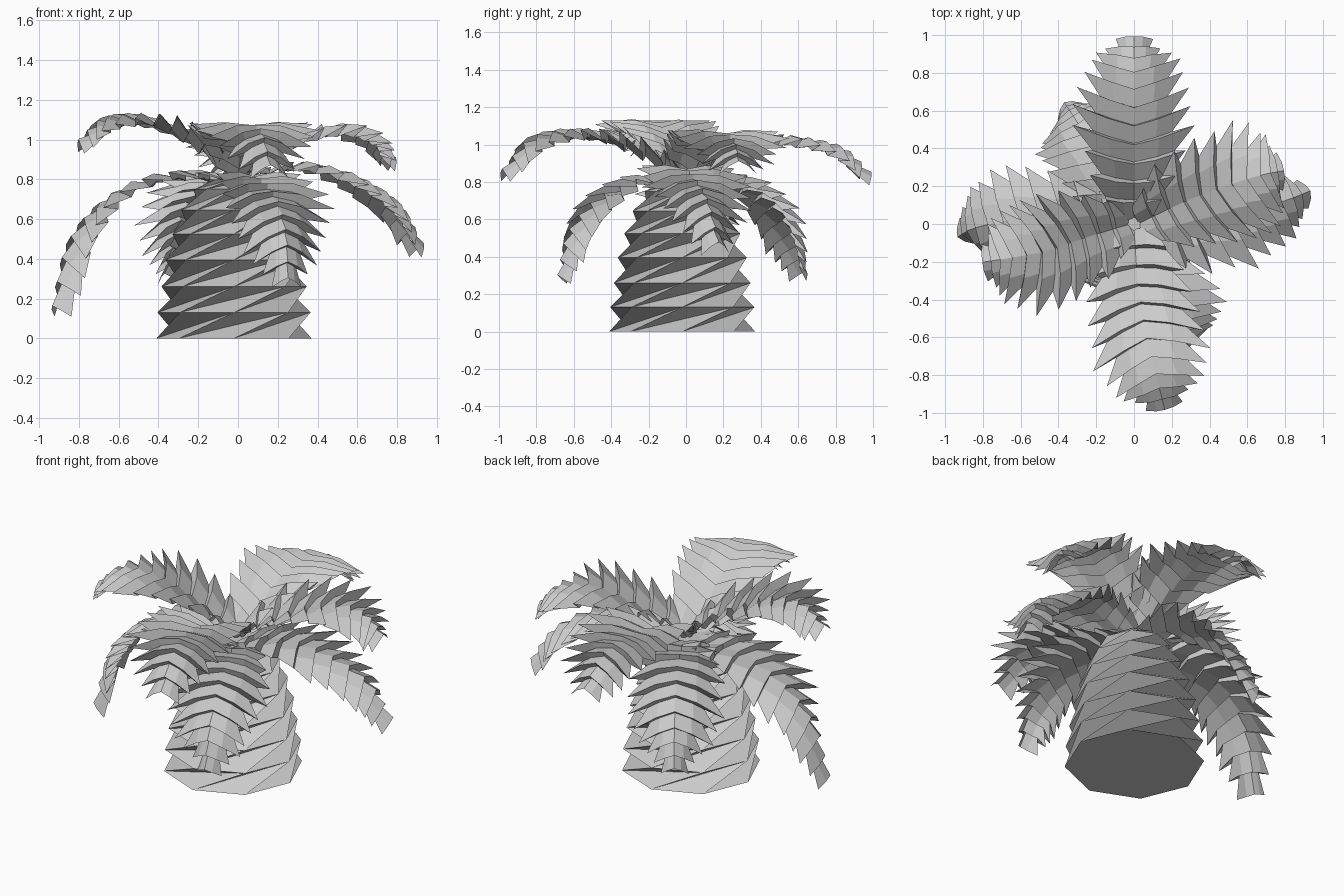
import bpy, bmesh, math, random
from mathutils import Vector

random.seed(4)
cube = bpy.data.objects.get("Cube")
if cube:
    bpy.data.objects.remove(cube, do_unlink=True)

grey = bpy.data.materials.new("light_grey")
grey.use_nodes = True
grey.diffuse_color = (0.6, 0.6, 0.6, 1)
grey.node_tree.nodes["Principled BSDF"].inputs["Base Color"].default_value = (0.6, 0.6, 0.6, 1)


def finish(bm, name):
    mesh = bpy.data.meshes.new(name)
    bm.to_mesh(mesh)
    bm.free()
    mesh.materials.append(grey)
    obj = bpy.data.objects.new(name, mesh)
    bpy.context.collection.objects.link(obj)
    return obj


# Trunk: stacked octagons, each tier twisted so its faces overhang
def build_trunk():
    tiers = [(0, .39), (.13, .385), (.26, .365), (.395, .345), (.525, .31), (.645, .265), (.75, .2), (.8, .13)]
    sides = 8
    bm = bmesh.new()
    rings = []
    for z, r in tiers:
        ring = []
        for i in range(sides):
            a = math.tau * i / sides
            ring.append(bm.verts.new((-.02 + r * math.cos(a), -.02 + r * math.sin(a), z)))
        rings.append(ring)
    for low, high in zip(rings, rings[1:]):
        for i in range(sides):
            j, k = (i + 1) % sides, (i + 2) % sides
            bm.faces.new((low[i], low[j], high[k]))
            bm.faces.new((low[i], high[k], high[j]))
    bm.faces.new(rings[0][::-1])
    bm.faces.new(rings[-1])
    finish(bm, "trunk")


def spline(points, t):
    """Point at t (0 to 1) on a smooth curve through the points."""
    pts = [Vector(p) for p in points]
    pts = [2 * pts[0] - pts[1]] + pts + [2 * pts[-1] - pts[-2]]
    spans = len(pts) - 3
    i = min(int(t * spans), spans - 1)
    u = t * spans - i
    a, b, c, d = pts[i:i + 4]
    return .5 * (2 * b + (c - a) * u + (2 * a - 5 * b + 4 * c - d) * u * u + (3 * b - a - 3 * c + d) * u ** 3)


WIDTH = [(0, .13), (.15, .25), (.35, .31), (.55, .29), (.8, .19), (1, .09)]


def half_width(t):
    for (t0, w0), (t1, w1) in zip(WIDTH, WIDTH[1:]):
        if t <= t1:
            return w0 + (w1 - w0) * (t - t0) / (t1 - t0)
    return WIDTH[-1][1]


# Frond: an arched rib of flared leaflet pairs, each stepping down onto the next
def build_frond(name, path, lift_base, lift_tip, ease, scale, count=11):
    bm = bmesh.new()
    previous = {}
    for n in range(count):
        t0, t1 = n / count, (n + 1) / count
        start, end = spline(path, t0), spline(path, t1)
        along = (end - start).normalized()
        side = along.cross(Vector((0, 0, 1))).normalized()
        up = side.cross(along)
        lift = math.radians(lift_base + (lift_tip - lift_base) * t0 ** ease)
        width = half_width((t0 + t1) / 2) * scale
        start, end = start - up * .012, end + up * .018
        for s in (-1, 1):
            w = width * random.uniform(.93, 1.07)
            inner = side * s * math.cos(lift) + up * math.sin(lift)
            outer_lift = lift - math.radians(18)
            outer = side * s * math.cos(outer_lift) + up * math.sin(outer_lift)
            mid0 = start + inner * w * .4 + along * w * .12
            mid1 = end + inner * w * .44 + along * w * .14
            notch = mid0 + outer * w * .3 + along * w * .1
            tip = mid1 + outer * w * .6 + along * w * .22
            a, b, c, d, e, f = [bm.verts.new(p) for p in (start, end, mid1, mid0, tip, notch)]
            faces = [(a, b, c, d), (d, c, e, f)]
            if s in previous:
                rib, mid, point = previous[s]
                faces += [(rib, a, d, mid), (mid, d, f, point)]
            previous[s] = (b, c, e)
            for face in faces:
                bm.faces.new(face if s > 0 else face[::-1])
    finish(bm, name)


build_trunk()

upper = {
    "back": [(0, .02, .8), (0, .3, .95), (0, .57, 1.01), (0, .82, .98), (0, .98, .84)],
    "front": [(0, -.02, .8), (.02, -.3, .96), (.06, -.56, 1.05), (.12, -.81, 1.03), (.16, -.97, .86)],
    "right": [(-.02, 0, .8), (-.25, -.07, .98), (-.45, -.14, 1.09), (-.66, -.18, 1.1), (-.79, -.2, .99)],
    "left": [(.02, 0, .8), (.25, .11, .95), (.48, .2, 1.04), (.68, .26, 1.01), (.78, .28, .9)],
}
lower = {
    "back": [(-.02, .02, .79), (-.12, .23, .8), (-.24, .44, .7), (-.32, .57, .51), (-.36, .63, .32)],
    "front": [(.02, -.02, .79), (.11, -.25, .79), (.19, -.47, .7), (.24, -.62, .52), (.25, -.67, .3)],
    "right": [(-.02, 0, .79), (-.35, .02, .8), (-.64, .02, .7), (-.84, -.02, .48), (-.92, -.06, .16)],
    "left": [(.02, 0, .79), (.28, 0, .85), (.55, .05, .81), (.79, .12, .68), (.92, .17, .47)],
}
for where, path in upper.items():
    build_frond(where + "_upper_frond", path, 36, -24, .75, 1.0)
for where, path in lower.items():
    build_frond(where + "_lower_frond", path, 15, -38, 1.3, .92)
